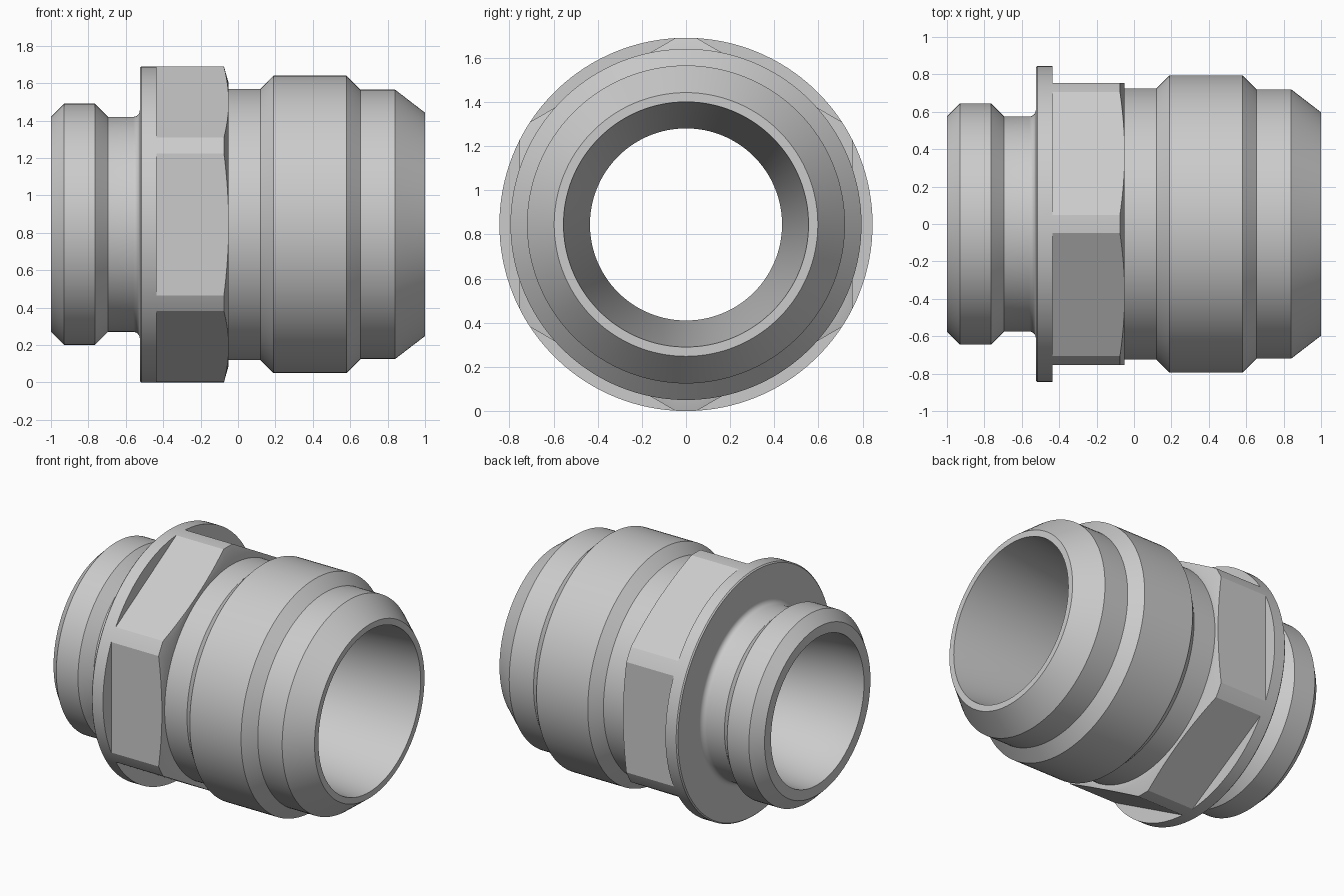
import bpy, bmesh
from math import sin, cos, tan, acos, pi, radians

if "Cube" in bpy.data.objects:
    bpy.data.objects.remove(bpy.data.objects["Cube"])

AXIS_Z = 0.845          # height of the axis, also the largest radius
FLAT = 0.755            # hexagon centre-to-flat distance
R_HEX = 0.845           # radius that trims the hexagon corners
half = acos(FLAT / R_HEX)

# angles per sextant: one flat, then the short trimmed corner
angles = []
for k in range(6):
    base = k * pi / 3
    angles += [base + half * (i / 10 - 1) for i in range(20)]
    angles += [base + half + (pi / 3 - 2 * half) * i / 4 for i in range(4)]


def hex_radius(a):
    d = (a + pi / 6) % (pi / 3) - pi / 6
    return min(FLAT / cos(d), R_HEX)


def circle(x, r):
    return lambda a: (x, r)


def hex_back(a):
    return -0.435, hex_radius(a)


def hex_front(a):       # hexagon edge cut by the cone chamfer
    r = hex_radius(a)
    return -0.05 - (r - FLAT) * 0.28, r


def arc(f, n):
    return [circle(*f(i / n)) for i in range(n + 1)]


# spigot with bead, neck and fillet into the flange
rings = [circle(*p) for p in [(-1, .575), (-.93, .645), (-.765, .645), (-.695, .575)]]
rings += arc(lambda t: (-.56 + .035 * sin(t * pi / 2), .61 - .035 * cos(t * pi / 2)), 6)
# flange
rings += [circle(*p) for p in [(-.525, .837), (-.517, .845), (-.435, .845)]]
# hexagon
rings += [hex_back, hex_front, circle(-.05, FLAT)]
# main barrel and nose
rings += [circle(*p) for p in [(-.05, .725), (.12, .725), (.19, .795), (.58, .795),
                               (.655, .72), (.84, .72), (1, .597), (1, .555)]]
# tapered bore, flaring smoothly at the spigot end
rings += arc(lambda t: (-.4 - .6 * t, .435 + .035 * (1 - cos(pi * t))), 12)

bm = bmesh.new()
loops = []
for ring in rings:
    loop = []
    for a in angles:
        x, r = ring(a)
        loop.append(bm.verts.new((x, r * cos(a), AXIS_Z + r * sin(a))))
    loops.append(loop)
n = len(angles)
for i, la in enumerate(loops):
    lb = loops[(i + 1) % len(loops)]
    for j in range(n):
        k = (j + 1) % n
        bm.faces.new((la[j], la[k], lb[k], lb[j]))
bmesh.ops.remove_doubles(bm, verts=bm.verts, dist=1e-5)
bmesh.ops.recalc_face_normals(bm, faces=bm.faces)

mesh = bpy.data.meshes.new("pipe_fitting")
bm.to_mesh(mesh)
bm.free()
obj = bpy.data.objects.new("pipe_fitting", mesh)
bpy.context.collection.objects.link(obj)
bpy.context.view_layer.objects.active = obj
obj.select_set(True)
bpy.ops.object.shade_smooth_by_angle(angle=radians(20))
